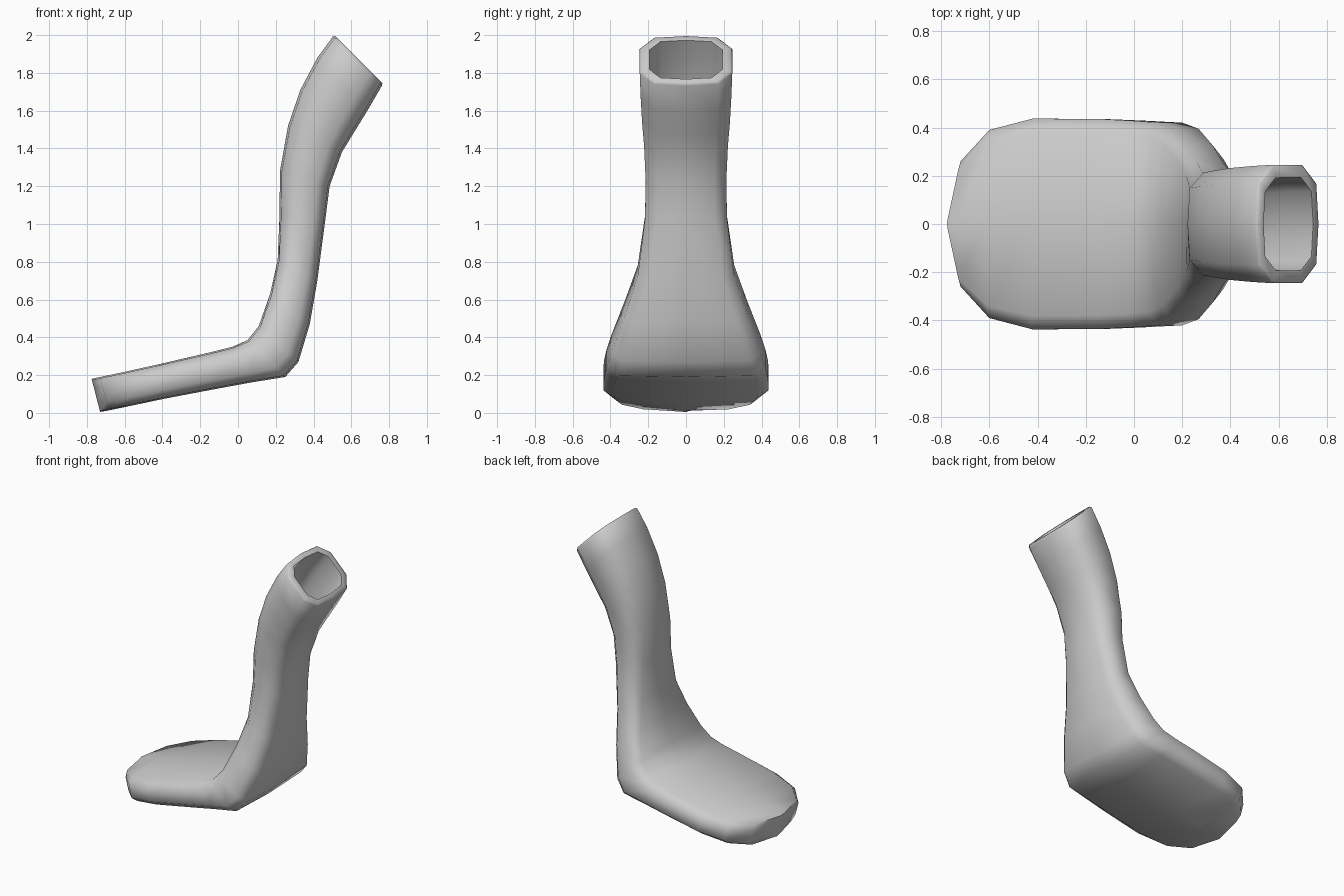
import bpy, bmesh, math
from mathutils import Vector

cube = bpy.data.objects.get("Cube")
if cube:
    bpy.data.objects.remove(cube, do_unlink=True)

grey = bpy.data.materials.new("plain_grey")
grey.use_nodes = True
colour = (0.6, 0.6, 0.6, 1)
grey.diffuse_color = colour
grey.node_tree.nodes["Principled BSDF"].inputs["Base Color"].default_value = colour

# Stations from toe to cuff: upper point (x, z), lower point (x, z), half width, corner fullness
STATIONS = [
    (-.775, .18, -.73, .005, .02, .87),
    (-.73, .19, -.685, .013, .26, .87),
    (-.61, .215, -.57, .037, .39, .87),
    (-.43, .255, -.39, .075, .437, .87),
    (-.15, .32, -.1, .13, .435, .87),
    (-.03, .35, .08, .163, .428, .87),
    (.05, .385, .25, .19, .42, .87),
    (.11, .46, .32, .27, .395, .86),
    (.17, .63, .38, .47, .325, .82),
    (.21, .81, .42, .7, .255, .77),
    (.22, 1.05, .462, 1.02, .217, .72),
    (.222, 1.28, .485, 1.2, .213, .7),
    (.265, 1.52, .55, 1.38, .222, .7),
    (.33, 1.71, .605, 1.47, .232, .7),
    (.42, 1.88, .685, 1.6, .24, .7),
    (.51, 2.0, .77, 1.74, .245, .7),
]


def ring(bm, station, scale=1.0):
    """Ten-sided rounded section; scale shrinks it about its centre."""
    ux, uz, lx, lz, width, corner = station
    upper, lower = Vector((ux, 0, uz)), Vector((lx, 0, lz))
    centre, half = (upper + lower) / 2, (upper - lower) / 2
    side = [(0, 1), (corner, .93), (1, .5), (1, -.5), (corner, -.93), (0, -1)]
    outline = side + [(-w, t) for w, t in side[-2:0:-1]]
    return [bm.verts.new(centre + scale * (half * t + Vector((0, width * w, 0))))
            for w, t in outline]


bm = bmesh.new()
# Outer skin, rolled rim, then the inside of the hollow cuff
rings = [ring(bm, s) for s in STATIONS]
rings.append(ring(bm, STATIONS[-1], .96))
rings += [ring(bm, s, .79) for s in STATIONS[:-8:-1]]
for a, b in zip(rings, rings[1:]):
    for i in range(len(a)):
        j = (i + 1) % len(a)
        bm.faces.new((a[i], a[j], b[j], b[i]))
bm.faces.new(rings[0][::-1])
bm.faces.new(rings[-1])

# Ease the cuff edge outward so the rim is softly rounded
cuff_axis = Vector((.7, 0, .7))
for v in rings[len(STATIONS) - 1]:
    v.co -= cuff_axis * .012
bmesh.ops.recalc_face_normals(bm, faces=bm.faces)

mesh = bpy.data.meshes.new("hollow_boot")
bm.to_mesh(mesh)
bm.free()
boot = bpy.data.objects.new("hollow_boot", mesh)
bpy.context.collection.objects.link(boot)
mesh.materials.append(grey)
bpy.context.view_layer.objects.active = boot
boot.select_set(True)
bpy.ops.object.shade_smooth_by_angle(angle=math.radians(65))
